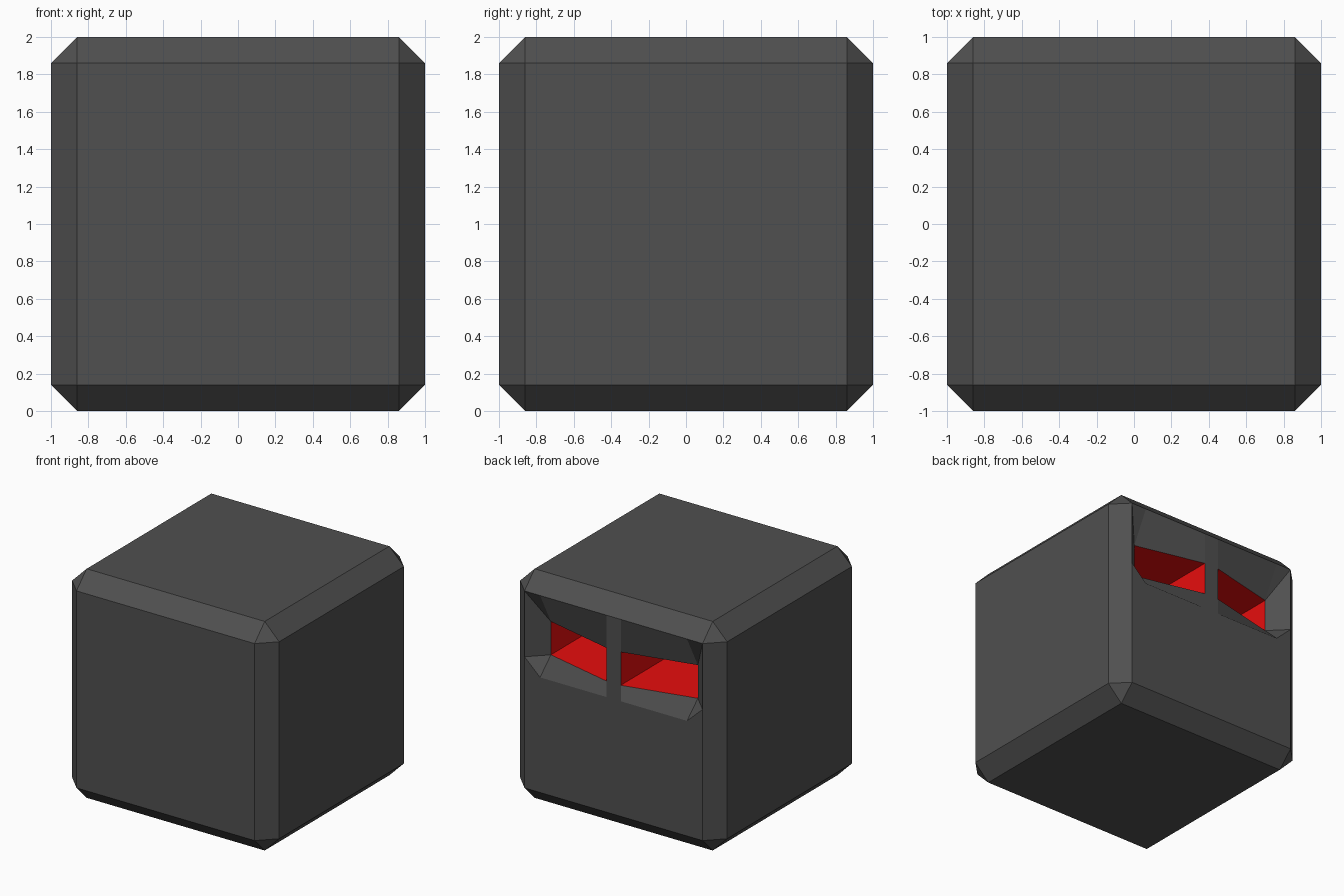
import bpy, bmesh
from mathutils import Vector

if "Cube" in bpy.data.objects:
    bpy.data.objects.remove(bpy.data.objects["Cube"])

C = 0.86          # start of the chamfer
DEPTH = 0.7       # depth of the eye sockets


def material(name, rgb):
    m = bpy.data.materials.new(name)
    m.diffuse_color = (*rgb, 1)
    m.use_nodes = True
    m.node_tree.nodes["Principled BSDF"].inputs["Base Color"].default_value = m.diffuse_color
    return m


# Chamfered block body
bm = bmesh.new()
bmesh.ops.create_cube(bm, size=2)
bmesh.ops.bevel(bm, geom=bm.edges[:], offset=1 - C, segments=1, affect='EDGES')
bmesh.ops.translate(bm, verts=bm.verts[:], vec=(0, 0, 1))

# Open the back face, to be replaced by the carved eye side
back = [f for f in bm.faces if f.normal.y > 0.99]
bmesh.ops.delete(bm, geom=back, context='FACES_ONLY')

# Points of one half: inner (i), outer (o), chamfer edge (c), middle (m)
P = {
    'i0': (.07, 1, 1.145), 'i1': (.07, 1, 1.285), 'i2': (.07, 1, 1.575), 'i3': (.07, 1, 2 - .14),
    'o0': (.71, 1, 1.145), 'o1': (.71, .85, 1.285), 'o2': (.71, .85, 1.575), 'o3': (.71, 1, 2 - .14),
    'c0': (C, 1, .14), 'c1': (C, 1, 1.285), 'c2': (C, 1, 1.575), 'c3': (C, 1, 2 - .14),
    'm0': (0, 1, .14), 'm3': (0, 1, 2 - .14),
}
FACES = [
    'm0 c0 c1 o0 i0', 'm0 i0 i1 i2 i3 m3',       # flat cheek and divider
    'i0 o0 o1 i1', 'o0 c1 o1',                   # lower lip
    'o1 c1 c2 o2', 'o2 c2 c3', 'o2 c3 o3',       # outer side
    'i2 o2 o3 i3',                               # brow
]
for side in (1, -1):
    v = {k: bm.verts.new((x * side, y, z)) for k, (x, y, z) in P.items()}
    for names in FACES:
        bm.faces.new([v[n] for n in names.split()])
    # Red socket running straight inwards
    rim = [v[n] for n in ('i1', 'o1', 'o2', 'i2')]
    deep = [bm.verts.new(r.co - Vector((0, DEPTH, 0))) for r in rim]
    socket = [bm.faces.new(deep)]
    for i in range(4):
        j = (i + 1) % 4
        socket.append(bm.faces.new((rim[i], rim[j], deep[j], deep[i])))
    for f in socket:
        f.material_index = 1

bmesh.ops.remove_doubles(bm, verts=bm.verts[:], dist=0.001)
bmesh.ops.recalc_face_normals(bm, faces=bm.faces[:])

mesh = bpy.data.meshes.new("block_head")
bm.to_mesh(mesh)
bm.free()
mesh.materials.append(material("dark grey", (.08, .08, .08)))
mesh.materials.append(material("eye red", (.8, .004, .004)))
bpy.context.collection.objects.link(bpy.data.objects.new("block_head", mesh))
